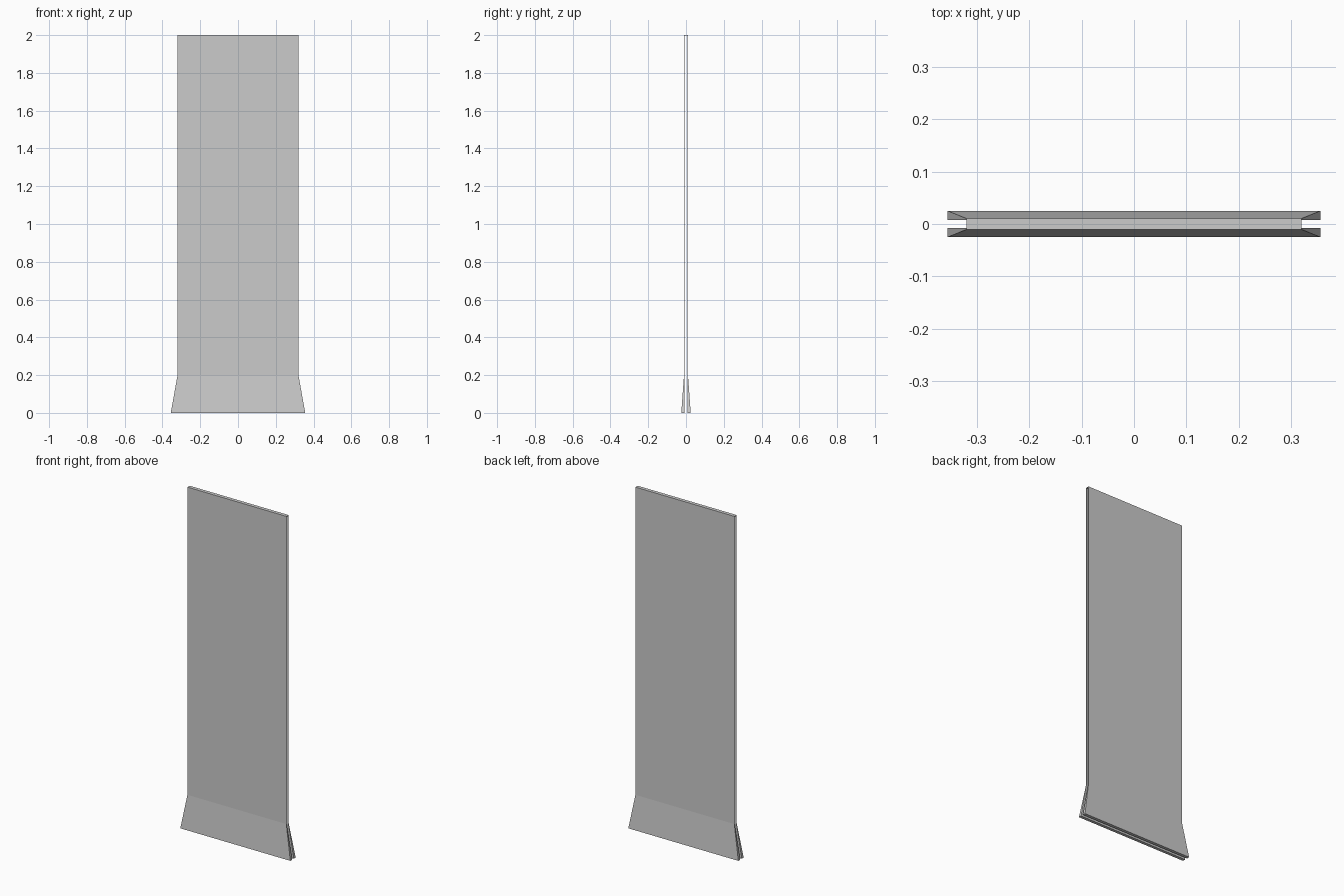
import bpy, bmesh

if "Cube" in bpy.data.objects:
    bpy.data.objects.remove(bpy.data.objects["Cube"])

OUT, INN = 0.0105, 0.0075   # outer and inner half depth of the folded sheet
W, W_HEM = 0.32, 0.356      # half width of the sheet and of the flared hem
FLARE = 0.025               # outer half depth at the hem
TOP = 1.997                 # underside of the fold

# Half cross-section rows: (z, half width, outer y, inner y)
rows = [(0.0, W_HEM, FLARE, INN), (0.2, W, OUT, INN), (TOP, W, OUT, INN)]

bm = bmesh.new()


def ring(side, row):
    """Four corners of one sheet at a given height."""
    z, w, o, i = row
    return [bm.verts.new((x, side * y, z))
            for x, y in ((-w, o), (w, o), (w, i), (-w, i))]


# Front and back sheets, open at the sides and bottom
tops = []
for side in (-1, 1):
    rings = [ring(side, r) for r in rows]
    bm.faces.new(rings[0])
    for a, b in zip(rings, rings[1:]):
        for k in range(4):
            n = (k + 1) % 4
            bm.faces.new((a[k], a[n], b[n], b[k]))
    tops.append(rings[-1])

# Fold joining both sheets across the top
f, b = tops
cap = [bm.verts.new((x, y, 2.0))
       for x, y in ((-W, -OUT), (W, -OUT), (W, OUT), (-W, OUT))]
bm.faces.new(cap)
bm.faces.new((f[0], f[1], cap[1], cap[0]))
bm.faces.new((b[0], b[1], cap[2], cap[3]))
bm.faces.new((f[3], f[2], b[2], b[3]))
bm.faces.new((f[1], f[2], b[2], b[1], cap[2], cap[1]))
bm.faces.new((f[0], f[3], b[3], b[0], cap[3], cap[0]))
bmesh.ops.recalc_face_normals(bm, faces=bm.faces)

mesh = bpy.data.meshes.new("folded_sheet")
bm.to_mesh(mesh)
bm.free()
obj = bpy.data.objects.new("folded_sheet", mesh)
bpy.context.collection.objects.link(obj)
